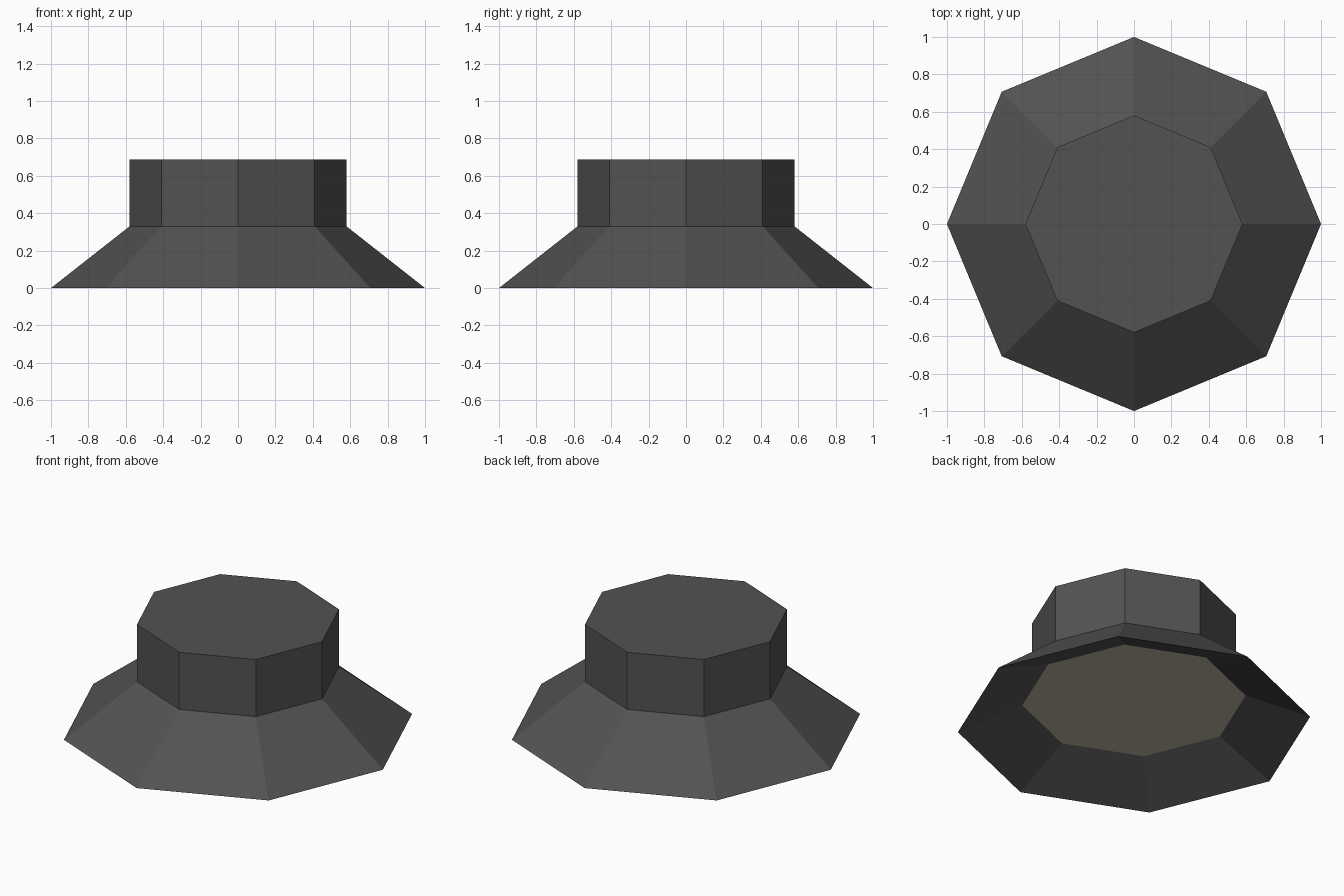
import bpy, bmesh, math

if "Cube" in bpy.data.objects:
    bpy.data.objects.remove(bpy.data.objects["Cube"])

SIDES = 8


def material(name, rgb):
    m = bpy.data.materials.new(name)
    m.diffuse_color = (*rgb, 1.0)
    m.use_nodes = True
    m.node_tree.nodes["Principled BSDF"].inputs["Base Color"].default_value = m.diffuse_color
    return m


def lathe(name, profile, mat, cap_first=False, cap_last=False):
    """Sweep an (r, z) profile round z as flat eight-sided rings."""
    bm = bmesh.new()
    rings = []
    for r, z in profile:
        rings.append([bm.verts.new((r * math.cos(2 * math.pi * i / SIDES),
                                    r * math.sin(2 * math.pi * i / SIDES), z))
                      for i in range(SIDES)])
    for low, high in zip(rings, rings[1:]):
        for i in range(SIDES):
            j = (i + 1) % SIDES
            bm.faces.new((low[i], low[j], high[j], high[i]))
    if cap_first:
        bm.faces.new(rings[0][::-1])
    if cap_last:
        bm.faces.new(rings[-1])
    mesh = bpy.data.meshes.new(name)
    bm.to_mesh(mesh)
    bm.free()
    mesh.materials.append(mat)
    obj = bpy.data.objects.new(name, mesh)
    bpy.context.collection.objects.link(obj)
    return obj


dark_metal = material("dark_metal", (0.085, 0.085, 0.085))
warm_glass = material("warm_glass", (0.50, 0.47, 0.365))

# Housing: recessed underside, flared shade, upright collar and flat top
lathe("lamp_housing",
      [(0.634, 0.157), (1.0, 0.0), (0.58, 0.33), (0.58, 0.687)],
      dark_metal, cap_last=True)

# Light panel closing the recess, facing down
lathe("light_panel", [(0.634, 0.157)], warm_glass, cap_first=True)
